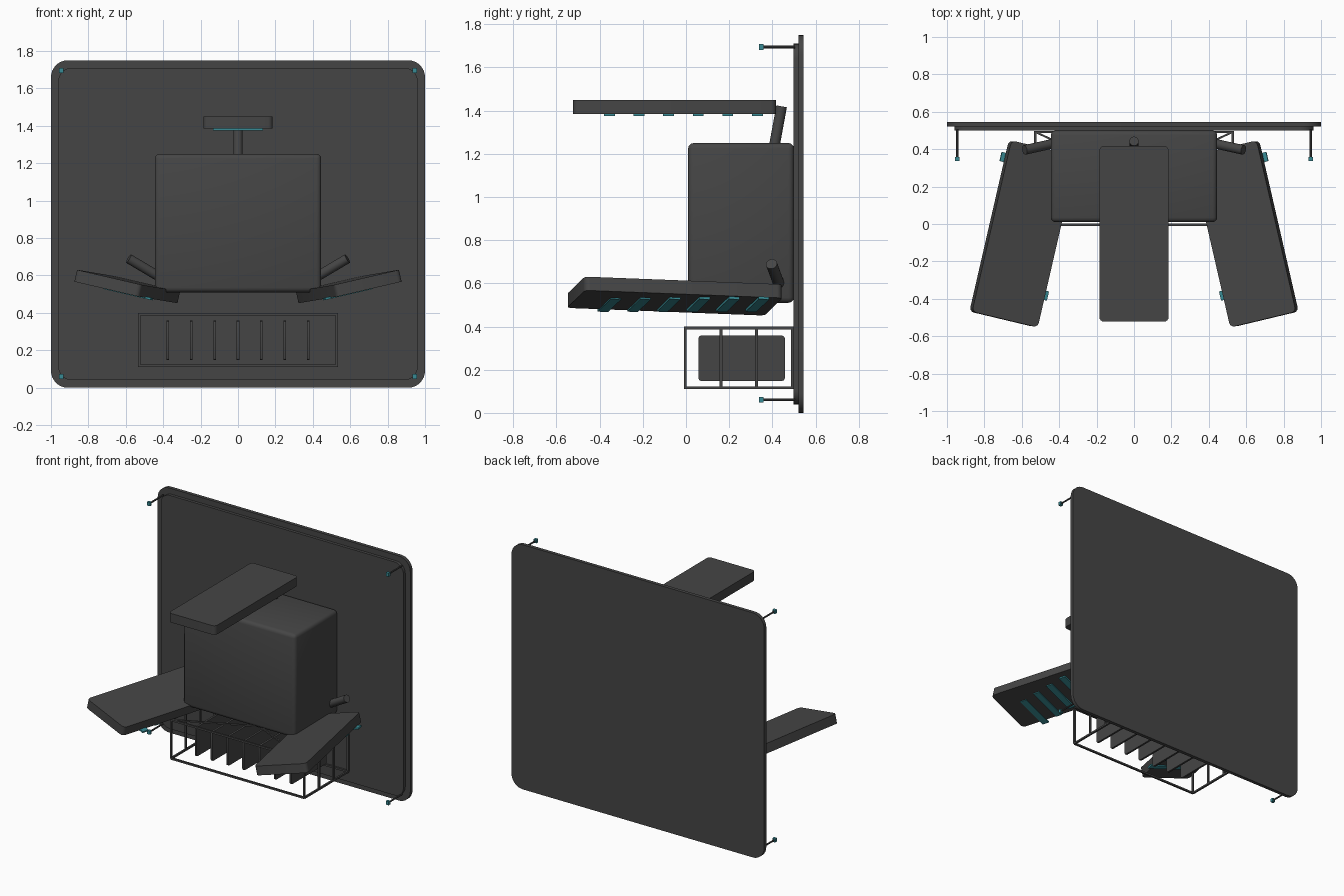
import bpy, bmesh, math
from mathutils import Vector, Matrix

if "Cube" in bpy.data.objects:
    bpy.data.objects.remove(bpy.data.objects["Cube"])


def material(name, rgb):
    m = bpy.data.materials.new(name)
    m.diffuse_color = (*rgb, 1)
    m.use_nodes = True
    m.node_tree.nodes["Principled BSDF"].inputs["Base Color"].default_value = m.diffuse_color
    return m


GREY = material("dark grey", (0.06, 0.06, 0.06))
TEAL = material("teal", (0.04, 0.26, 0.30))


def finish(name, bm, mat, matrix=Matrix.Identity(4), smooth=False):
    me = bpy.data.meshes.new(name)
    bm.to_mesh(me)
    bm.free()
    me.materials.append(mat)
    ob = bpy.data.objects.new(name, me)
    bpy.context.collection.objects.link(ob)
    ob.matrix_world = matrix
    if smooth:
        bpy.ops.object.select_all(action='DESELECT')
        ob.select_set(True)
        bpy.context.view_layer.objects.active = ob
        bpy.ops.object.shade_smooth_by_angle(angle=math.radians(35))
    return ob


def box(name, size, matrix, mat=GREY, bevel=0, axis=None, segments=4):
    """Box; bevels all edges, or only those along one axis."""
    bm = bmesh.new()
    bmesh.ops.create_cube(bm, size=1)
    bmesh.ops.scale(bm, vec=size, verts=bm.verts)
    if bevel:
        edges = [e for e in bm.edges if axis is None or
                 abs((e.verts[0].co - e.verts[1].co).normalized()[axis]) > 0.9]
        bmesh.ops.bevel(bm, geom=edges, offset=bevel, segments=segments,
                        profile=0.5, affect='EDGES')
    return finish(name, bm, mat, matrix, bevel > 0)


def at(*p):
    return Matrix.Translation(p)


def rod(name, a, b, r, sides=20):
    """Cylinder (or square bar with 4 sides) between two points."""
    a, b = Vector(a), Vector(b)
    d = b - a
    bm = bmesh.new()
    turn = Matrix.Rotation(math.pi / 4, 4, 'Z')
    bmesh.ops.create_cone(bm, cap_ends=True, segments=sides, radius1=r,
                          radius2=r, depth=d.length, matrix=turn)
    m = Matrix.Translation((a + b) / 2) @ d.to_track_quat('Z', 'Y').to_matrix().to_4x4()
    return finish(name, bm, GREY, m, sides > 4)


# Back panel with a raised inner plate
box("back_panel", (2, 0.025, 1.75), at(0, 0.5325, 0.875), bevel=0.09, axis=1, segments=8)
box("inner_plate", (1.92, 0.022, 1.67), at(0, 0.51, 0.875), bevel=0.07, axis=1, segments=8)

# Main housing
box("housing", (0.89, 0.49, 0.74), at(0, 0.255, 0.88), bevel=0.025, segments=3)

# Paddles and their teal strips
PADDLE = (0.37, 0.94, 0.065)
STRIP_Y = [-0.355 + 0.1372 * i for i in range(6)]


def paddle(name, matrix, strip_x, strip_z):
    box(name, PADDLE, matrix, bevel=0.025, axis=2)
    turn = matrix.to_3x3().to_4x4()
    for i, y in enumerate(STRIP_Y):
        box(f"{name}_strip_{i + 1}", (0.265, 0.05, 0.012), at(strip_x, y, strip_z) @ turn, TEAL)


paddle("top_paddle", at(0, -0.0525, 1.4175), 0, 1.382)
rod("top_arm", (0, 0.395, 1.16), (0, 0.443, 1.42), 0.025)

for s, side in ((-1, "left"), (1, "right")):
    # axes of the tilted side paddle: length, across, normal
    length = Vector((-s * 0.208, 0.905, -0.035)).normalized()
    across = Vector((0.345, s * 0.08, s * 0.08))
    across = (across - across.dot(length) * length).normalized()
    normal = across.cross(length)
    tilt = Matrix((across, length, normal)).transposed().to_4x4()
    paddle(f"{side}_paddle", at(s * 0.592, -0.0525, 0.541) @ tilt, s * 0.587, 0.503)
    rod(f"{side}_arm", (s * 0.34, 0.45, 0.545), (s * 0.585, 0.396, 0.69), 0.026)

# Wire cage under the housing
X, Y0, Y1, Z0, Z1 = 0.527, -0.003, 0.492, 0.117, 0.393
R = 0.009
for z in (Z0, Z1):
    for y in (Y0, Y1):
        rod("cage_long_rail", (-X, y, z), (X, y, z), R, 4)
    for x in (-X, X):
        rod("cage_side_rail", (x, Y0, z), (x, Y1, z), R, 4)
for x in (-X, X):
    for i in range(4):
        y = Y0 + (Y1 - Y0) * i / 3
        rod("cage_post", (x, y, Z0), (x, y, Z1), R, 4)
    rod("cage_brace", (x, Y0, Z1), (-x, Y1, Z1), R * 0.8, 4)

# Row of fins inside the cage
for i in range(7):
    box(f"fin_{i + 1}", (0.014, 0.4, 0.21), at((i - 3) * 0.125, 0.2575, 0.253),
        bevel=0.012, axis=0, segments=2)

# Corner pins with teal tips
for x in (-0.945, 0.945):
    for z in (0.06, 1.695):
        rod("corner_pin", (x, 0.505, z), (x, 0.35, z), 0.006, 10)
        box("pin_tip", (0.022, 0.02, 0.026), at(x, 0.348, z), TEAL)
